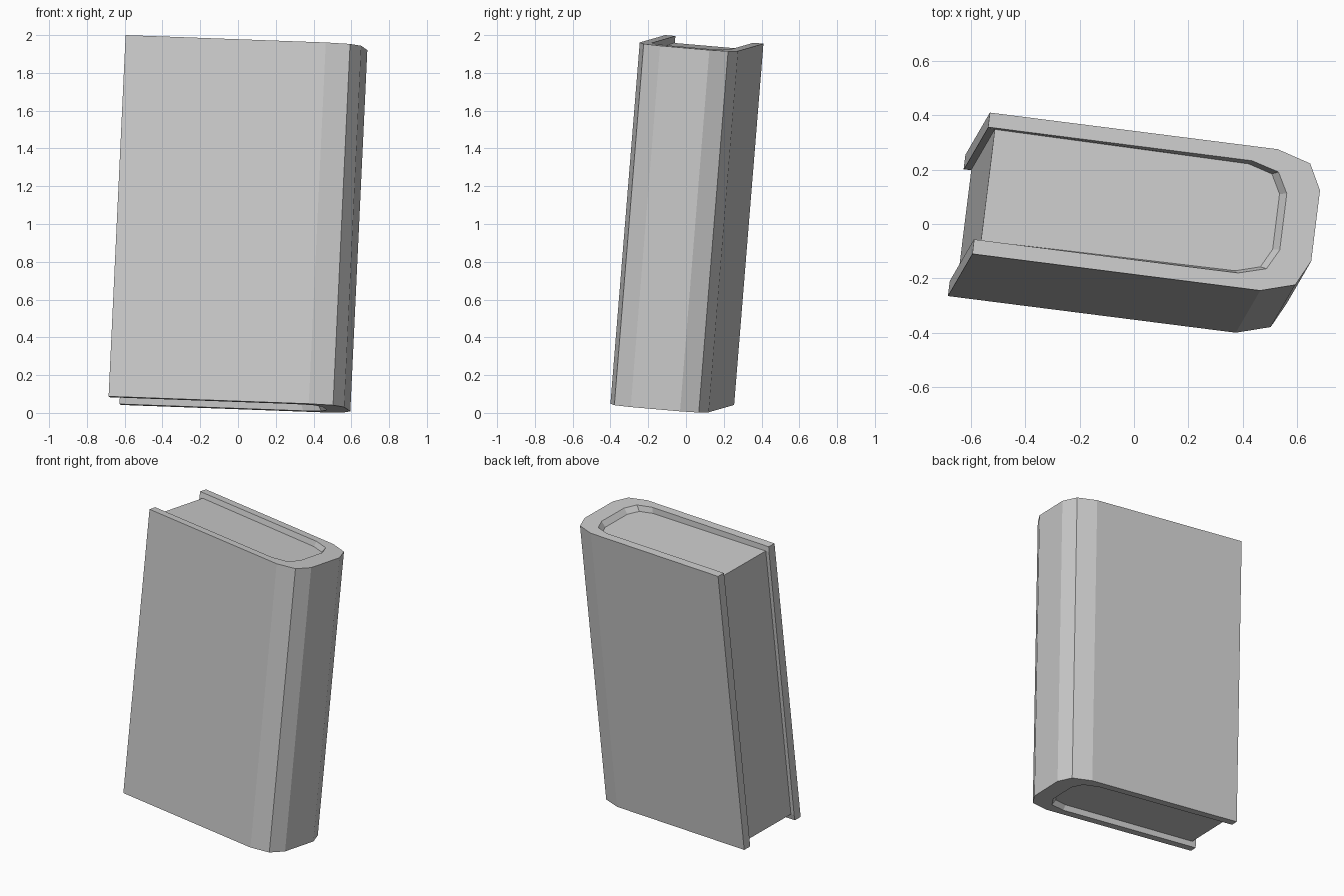
import bpy, bmesh
from mathutils import Matrix, Vector

if "Cube" in bpy.data.objects:
    bpy.data.objects.remove(bpy.data.objects["Cube"])

LENGTH, THICK, RECESS = 1.921, 0.526, 0.036

# Leaning frame of the book: n along the spine, u fore edge to spine, v front to back
n = Vector((0.0469, 0.0808, 0.9956)).normalized()
u = Vector((0.9915, -0.1263, -0.0374))
u = (u - n * u.dot(n)).normalized()
v = n.cross(u)
origin = Vector((-0.595, -0.11, 2.0)) - n * LENGTH
frame = Matrix((u, v, n)).transposed().to_4x4()
frame.translation = origin


def mirrored(half):
    """Complete a profile by mirroring it across the mid thickness."""
    return half + [(a, THICK - b) for a, b in reversed(half)]


def make_object(name, rings, closed_profile):
    """Skin a stack of (profile, height) rings; cover rings wrap round, page rings get caps."""
    bm = bmesh.new()
    vs = [[bm.verts.new((a, b, h)) for a, b in prof] for prof, h in rings]
    count, size = len(vs), len(vs[0])
    for i in range(count - 1 if closed_profile else count):
        lo, hi = vs[i], vs[(i + 1) % count]
        for j in range(size if closed_profile else size - 1):
            k = (j + 1) % size
            bm.faces.new((lo[j], lo[k], hi[k], hi[j]))
    if closed_profile:
        bm.faces.new(vs[0])
        bm.faces.new(vs[-1])
    else:
        for j in (0, -1):
            bm.faces.new([ring[j] for ring in vs])
    bmesh.ops.recalc_face_normals(bm, faces=bm.faces)
    mesh = bpy.data.meshes.new(name)
    bm.to_mesh(mesh)
    bm.free()
    obj = bpy.data.objects.new(name, mesh)
    obj.matrix_world = frame
    bpy.context.collection.objects.link(obj)
    return obj


outer = mirrored([(0, 0), (1.069, 0), (1.194, 0.037), (1.242, 0.131)])
rim = mirrored([(0, 0.054), (0.98, 0.054), (1.082, 0.083), (1.122, 0.158)])
inside = mirrored([(0, 0.056), (0.97, 0.064), (1.06, 0.090), (1.097, 0.160)])
pages = mirrored([(0.027, 0.056), (0.97, 0.064), (1.06, 0.090), (1.097, 0.160)])

# Cover with rounded spine and sloped lip at both ends
make_object("cover", [(outer, 0), (rim, 0), (inside, RECESS),
                      (inside, LENGTH - RECESS), (rim, LENGTH), (outer, LENGTH)], False)

# Page block, recessed on three sides
make_object("pages", [(pages, RECESS), (pages, LENGTH - RECESS)], True)
